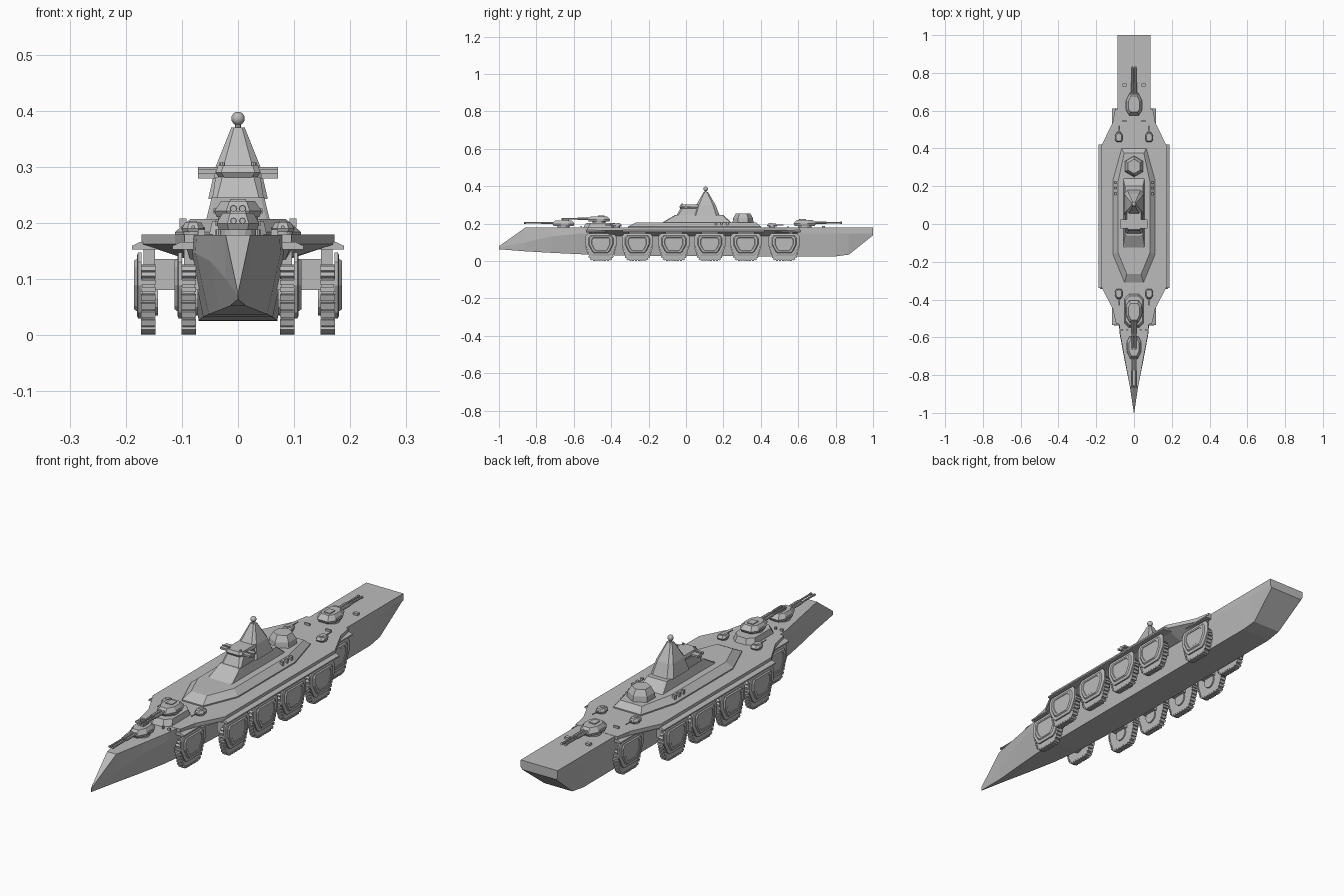
import bpy, bmesh, math
from mathutils import Vector, Matrix

if "Cube" in bpy.data.objects:
    bpy.data.objects.remove(bpy.data.objects["Cube"])

grey = bpy.data.materials.new("warship grey")
grey.diffuse_color = (0.5, 0.5, 0.5, 1)
grey.use_nodes = True
grey.node_tree.nodes["Principled BSDF"].inputs["Base Color"].default_value = grey.diffuse_color


def loft(bm, rings):
    """Skin between rings of equal point count and cap both ends."""
    vs = [[bm.verts.new(p) for p in r] for r in rings]
    n = len(vs[0])
    for a, b in zip(vs, vs[1:]):
        for i in range(n):
            bm.faces.new((a[i], a[(i + 1) % n], b[(i + 1) % n], b[i]))
    bm.faces.new(vs[0][::-1])
    bm.faces.new(vs[-1])


def stack(bm, levels):
    """Loft plan outlines [(outline, z), ...] upwards."""
    loft(bm, [[(x, y, z) for x, y in o] for o, z in levels])


def slab(bm, outline, x0, x1):
    """Extrude a (y, z) outline along x."""
    loft(bm, [[(x, y, z) for y, z in outline] for x in (x0, x1)])


def box(bm, c, size, tilt=0):
    m = Matrix.Translation(c) @ Matrix.Rotation(tilt, 4, 'X') @ Matrix.Diagonal((*size, 1))
    bmesh.ops.create_cube(bm, size=1, matrix=m)


def tube(bm, a, b, r, r2=None, n=8):
    a, b = Vector(a), Vector(b)
    d = b - a
    m = Matrix.Translation((a + b) / 2) @ d.to_track_quat('Z', 'Y').to_matrix().to_4x4()
    bmesh.ops.create_cone(bm, cap_ends=True, segments=n, radius1=r,
                          radius2=r if r2 is None else r2, depth=d.length, matrix=m)


def chamfered(hw, y0, y1, c, x=0):
    """Rectangle plan with cut corners."""
    return [(x - hw, y0 + c), (x - hw + c, y0), (x + hw - c, y0), (x + hw, y0 + c),
            (x + hw, y1 - c), (x + hw - c, y1), (x - hw + c, y1), (x - hw, y1 - c)]


def sym(half):
    """Mirror a half plan listed from front to back."""
    return half + [(-x, y) for x, y in reversed(half)]


def finish(name, bm):
    bmesh.ops.recalc_face_normals(bm, faces=bm.faces[:])
    me = bpy.data.meshes.new(name)
    bm.to_mesh(me)
    bm.free()
    me.materials.append(grey)
    ob = bpy.data.objects.new(name, me)
    bpy.context.collection.objects.link(ob)
    return ob


# Hull: y, deck half-width, deck z, chine half-width, chine z, bottom half-width, bottom z
bm = bmesh.new()
stations = [(-1, .001, .079, .001, .072, .001, .063), (-.86, .022, .178, .022, .1, .014, .052),
            (-.72, .048, .178, .05, .132, .034, .044), (-.58, .074, .178, .076, .146, .052, .037),
            (-.45, .086, .178, .086, .148, .062, .032), (-.1, .088, .178, .088, .148, .07, .026),
            (.8, .088, .178, .088, .148, .07, .025), (.87, .088, .178, .088, .148, .067, .034),
            (1, .088, .178, .088, .148, .08, .138)]
rings = []
for y, dw, dz, cw, cz, bw, bz in stations:
    h = [(dw, dz), (cw, cz), (bw, bz)]
    rings.append([(x, y, z) for x, z in h] + [(-x, y, z) for x, z in reversed(h)])
loft(bm, rings)
finish("hull", bm)

# Wide side deck with sloped underside
bm = bmesh.new()
edge = [(.095, -.53), (.112, -.45), (.172, -.335), (.172, .415), (.112, .54), (.1, .61)]
inner = [(.085, -.5), (.085, -.43), (.09, -.33), (.09, .41), (.085, .5), (.085, .58)]
stack(bm, [(sym(inner), .135), (sym(edge), .162), (sym(edge), .179)])
finish("side_deck", bm)

# Mudguards above the track units
bm = bmesh.new()
for s in (-1, 1):
    for x0, x1, y0, y1 in ((.14, .189, -.34, .42), (.075, .117, -.535, -.37), (.075, .117, .445, .612)):
        o = [(x0, .166), (x1 - .015, .166), (x1, .159), (x1, .153), (x0, .153)]
        loft(bm, [[(s * x, y, z) for x, z in o] for y in (y0, y1)])
finish("mudguards", bm)

# Track units: belt, shoes, hull-side mount and outer armour cover
belt = [(-.045, .006), (.045, .006), (.058, .016), (.077, .075), (.077, .1), (.058, .12),
        (-.058, .12), (-.077, .1), (-.077, .075), (-.058, .016)]
cover = [(-.045, .03), (.045, .03), (.058, .04), (.083, .088), (.083, .13), (.07, .147),
         (-.07, .147), (-.083, .13), (-.083, .088), (-.058, .04)]


def shrink(o, f):
    return [(y * f, .092 + (z - .092) * f) for y, z in o]


def track_unit(name, s, cx, cy):
    bm = bmesh.new()
    at = lambda o: [(y + cy, z) for y, z in o]
    slab(bm, at(belt), s * (cx - .011), s * (cx + .011))
    # evenly spaced shoes round the belt
    pts = [Vector(p) for p in belt + belt[:1]]
    for a, b in zip(pts, pts[1:]):
        d = b - a
        n = max(1, round(d.length / .014))
        for i in range(n):
            p = a + d * ((i + .5) / n)
            out = Vector((d.y, -d.x)).normalized() * .002
            box(bm, (s * cx, cy + p.x + out.x, p.y + out.y), (.026, d.length / n * .72, .008),
                math.atan2(d.y, d.x))
    # stepped cover
    loft(bm, [[(s * (cx + dx), y, z) for y, z in at(shrink(cover, f))]
              for dx, f in ((.012, 1), (.018, 1), (.02, .93), (.02, .8), (.025, .74), (.025, .6), (.023, .57))])
    # mount and suspension post
    box(bm, (s * (cx - .03), cy, .108), (.045, .07, .055))
    box(bm, (s * (cx - .002), cy, .138), (.02, .09, .04))
    tube(bm, (s * (cx - .017), cy, .065), (s * cx, cy, .065), .03, n=12)
    finish(name, bm)


for side, s in (("left", 1), ("right", -1)):
    for i, (x, y) in enumerate(((.088, -.455), (.16, -.26), (.16, -.065), (.16, .127), (.16, .32), (.088, .525))):
        track_unit(f"{side}_track_unit_{i + 1}", s, x, y)

# Main superstructure base
bm = bmesh.new()
low = [(.05, -.31), (.112, -.16), (.112, .23), (.065, .4)]
top = [(.038, -.265), (.085, -.15), (.085, .22), (.052, .375)]
stack(bm, [(sym(low), .175), (sym(low), .184), (sym(top), .207)])
for s in (-1, 1):
    for y in (.16, .19, .22):
        box(bm, (s * .098, y, .2), (.012, .012, .016))
finish("superstructure", bm)

# Command tower: lower tier, bridge block, roof
bm = bmesh.new()
stack(bm, [(chamfered(.057, -.13, .245, .006), .204), (chamfered(.047, -.06, .2, .006), .245)])
stack(bm, [(chamfered(.046, -.052, .17, .008), .242), (chamfered(.04, -.03, .12, .012), .282)])
stack(bm, [(chamfered(.034, -.03, .1, .01), .28), (chamfered(.04, -.036, .1, .01), .29),
           (chamfered(.036, -.03, .1, .01), .302)])
finish("command_tower", bm)

# Bridge wings
bm = bmesh.new()
box(bm, (0, 0, .291), (.142, .045, .008))
box(bm, (0, -.004, .297), (.142, .004, .005))
for s in (-1, 1):
    tube(bm, (s * .028, -.02, .3), (s * .028, -.02, .308), .005)
    box(bm, (s * .056, 0, .284), (.03, .012, .01))
finish("bridge_wings", bm)

# Spire and radar ball
bm = bmesh.new()
stack(bm, [(chamfered(.053, .035, .18, .018), .243), (chamfered(.04, .055, .158, .014), .3),
           (chamfered(.012, .095, .117, .005), .37)])
tube(bm, (0, .105, .365), (0, .105, .38), .005)
finish("spire", bm)
bm = bmesh.new()
bmesh.ops.create_uvsphere(bm, u_segments=20, v_segments=12, radius=.012, matrix=Matrix.Translation((0, .105, .386)))
ball = finish("radar_ball", bm)
for p in ball.data.polygons:
    p.use_smooth = True

# Raised platform for the second forward gun
bm = bmesh.new()
stack(bm, [(chamfered(.052, -.55, -.37, .025), .176), (chamfered(.046, -.535, -.38, .025), .203)])
finish("gun_platform", bm)


def turret(name, x, y, z, hw, hl, h, d, reach, guns):
    """Faceted turret facing d (-1 front, 1 back) with parallel barrels."""
    bm = bmesh.new()
    plan = [(.5, 1), (1, .35), (1, -.55), (.6, -1)]
    ring = lambda f: [(x + px * hw * f, y + d * py * hl * f) for px, py in sym(plan)]
    tube(bm, (x, y, z - .004), (x, y, z + h * .25), hw * .85, n=16)
    stack(bm, [(ring(.9), z + h * .2), (ring(1), z + h * .5), (ring(.72), z + h)])
    # roof hatch and side boxes
    box(bm, (x, y - d * hl * .2, z + h * 1.03), (hw * .7, hl * .6, h * .12))
    for s in (-1, 1):
        box(bm, (x + s * hw * .95, y - d * hl * .1, z + h * .5), (hw * .2, hl * .6, h * .25))
    # barrels with sleeves
    gz = z + h * .62
    for g in guns:
        r = hw * .14
        tube(bm, (x + g, y + d * hl * .5, gz), (x + g, y + d * reach, gz), r * .75)
        tube(bm, (x + g, y + d * hl * .5, gz), (x + g, y + d * (hl + (reach - hl) * .4), gz), r * 1.15)
        tube(bm, (x + g, y + d * (reach - hl * .15), gz), (x + g, y + d * reach, gz), r)
    finish(name, bm)


turret("front_gun_turret", 0, -.655, .18, .038, .06, .038, -1, .21, (-.008, .008))
turret("raised_gun_turret", 0, -.465, .203, .042, .06, .036, -1, .2, (-.008, .008))
turret("rear_gun_turret", 0, .635, .18, .042, .06, .04, 1, .2, (-.008, .008))
for s, side in ((1, "left"), (-1, "right")):
    turret(f"{side}_front_small_gun", s * .08, -.37, .179, .02, .027, .022, -1, .062, (0,))
    turret(f"{side}_rear_small_gun", s * .08, .46, .179, .02, .027, .022, 1, .062, (0,))

# Six-sided rear director on the superstructure
bm = bmesh.new()
tube(bm, (0, .305, .205), (0, .305, .23), .056, .053, 6)
tube(bm, (0, .305, .23), (0, .305, .255), .053, .038, 6)
finish("rear_director", bm)

# Deck fittings
bm = bmesh.new()
for s in (-1, 1):
    box(bm, (s * .05, .735, .181), (.02, .016, .012))
    box(bm, (s * .05, .545, .182), (.025, .006, .012))
    box(bm, (s * .065, -.56, .182), (.012, .006, .012))
    tube(bm, (s * .035, -.56, .178), (s * .035, -.56, .188), .005)
finish("deck_fittings", bm)
